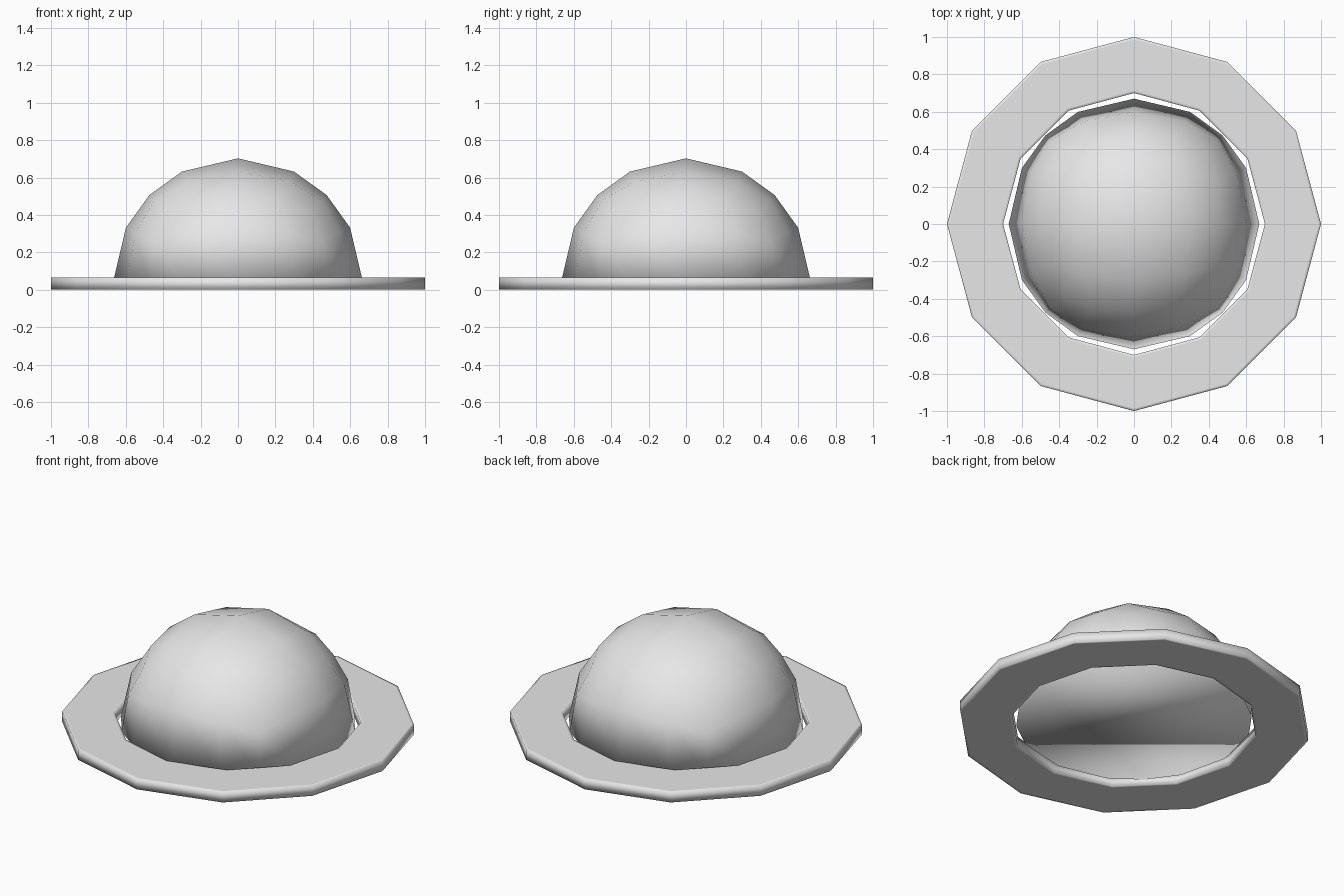
import bpy, bmesh, math
from mathutils import Vector

if "Cube" in bpy.data.objects:
    bpy.data.objects.remove(bpy.data.objects["Cube"], do_unlink=True)

SIDES = 12
THICK = 0.065
DOME_R = 0.67

grey = bpy.data.materials.new("light_grey")
grey.use_nodes = True
COLOUR = (0.8, 0.8, 0.8, 1)
grey.diffuse_color = COLOUR
grey.node_tree.nodes["Principled BSDF"].inputs["Base Color"].default_value = COLOUR


def finish(bm, name):
    """Turn a bmesh into a smooth-shaded grey object."""
    bmesh.ops.recalc_face_normals(bm, faces=bm.faces)
    for face in bm.faces:
        face.smooth = True
    mesh = bpy.data.meshes.new(name)
    bm.to_mesh(mesh)
    bm.free()
    mesh.materials.append(grey)
    obj = bpy.data.objects.new(name, mesh)
    bpy.context.scene.collection.objects.link(obj)
    return obj


# Dome: a subdivided cube rounded to a ball, with the lower half cut off and capped
bm = bmesh.new()
bmesh.ops.create_cube(bm, size=2)
bmesh.ops.subdivide_edges(bm, edges=bm.edges[:], cuts=3, use_grid_fill=True)
for v in bm.verts:
    v.co = v.co.normalized() * DOME_R
lower = [f for f in bm.faces if f.calc_center_median().z < 0]
bmesh.ops.delete(bm, geom=lower, context="FACES")
bmesh.ops.contextual_create(bm, geom=[e for e in bm.edges if e.is_boundary])
dome = finish(bm, "dome")
dome.location.z = THICK / 2

# Brim: a flat ring with narrow border loops that keep its faces flat
INNER, OUTER, BORDER = 0.7, 1.0, 0.015
radii = [INNER, INNER + BORDER, OUTER - BORDER, OUTER]
profile = [(r, 0) for r in radii] + [(r, THICK) for r in reversed(radii)]
bm = bmesh.new()
loops = []
for i in range(SIDES):
    a = math.tau * i / SIDES
    loops.append([bm.verts.new(Vector((r * math.cos(a), r * math.sin(a), z)))
                  for r, z in profile])
for i, here in enumerate(loops):
    after = loops[(i + 1) % SIDES]
    for j in range(len(profile)):
        k = (j + 1) % len(profile)
        bm.faces.new((here[j], here[k], after[k], after[j]))
finish(bm, "brim")
